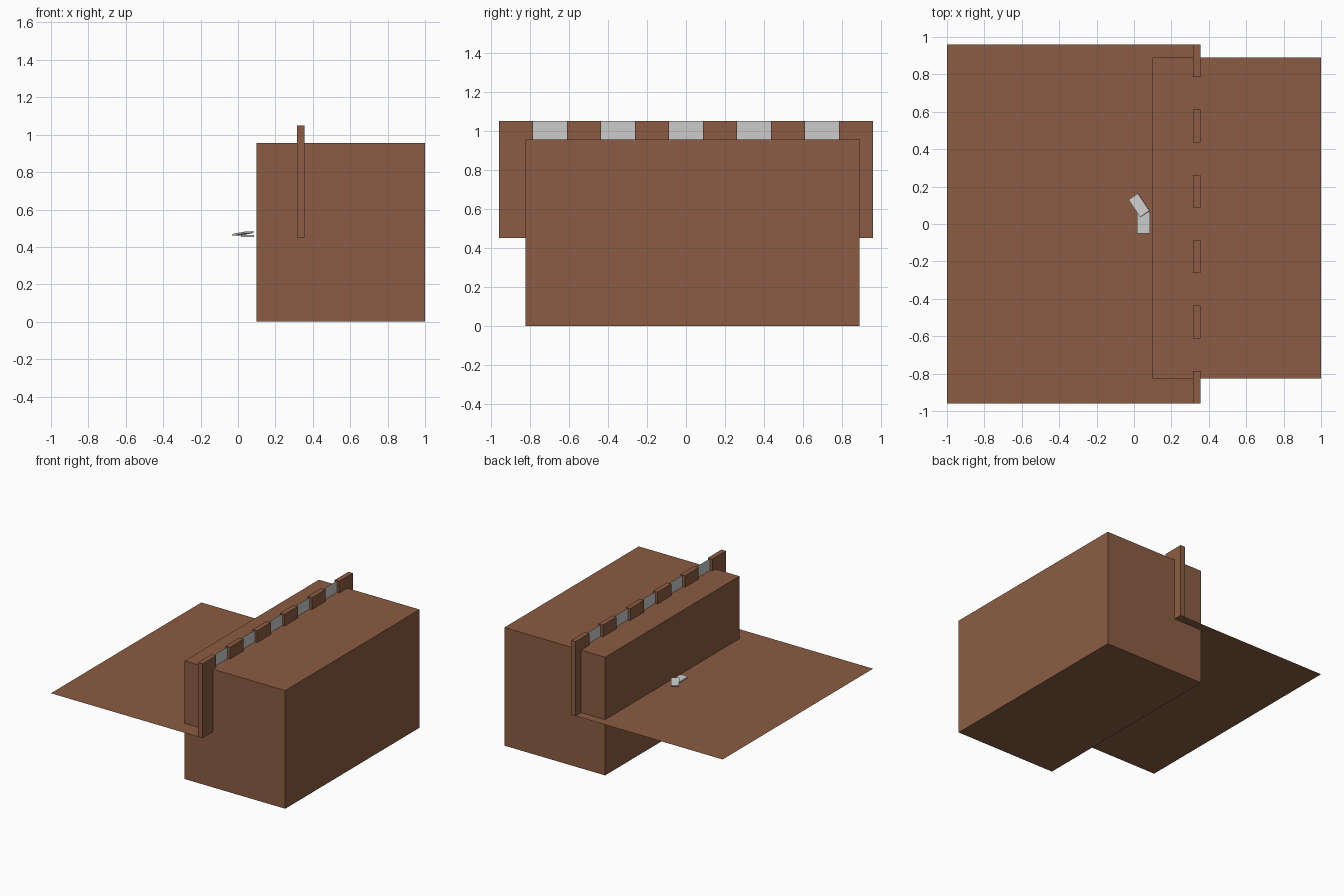
import bpy
from math import radians

default = bpy.data.objects.get("Cube")
if default:
    bpy.data.objects.remove(default)


def material(name, rgb):
    mat = bpy.data.materials.new(name)
    mat.use_nodes = True
    mat.diffuse_color = (*rgb, 1)
    mat.node_tree.nodes["Principled BSDF"].inputs["Base Color"].default_value = (*rgb, 1)
    return mat


brown = material("warm_brown", (0.26, 0.108, 0.056))
grey = material("light_grey", (0.6, 0.6, 0.6))


def finish(name, mat):
    obj = bpy.context.object
    obj.name = name
    obj.data.materials.append(mat)
    return obj


def box(name, low, high, mat):
    """Box spanning two opposite corners."""
    mid = [(a + b) / 2 for a, b in zip(low, high)]
    bpy.ops.mesh.primitive_cube_add(size=1, location=mid)
    bpy.context.object.scale = [b - a for a, b in zip(low, high)]
    return finish(name, mat)


def sheet(name, centre, size, mat, rotation=(0, 0, 0)):
    """Flat rectangle without thickness."""
    bpy.ops.mesh.primitive_plane_add(size=1, location=centre, rotation=rotation)
    bpy.context.object.scale = (*size, 1)
    return finish(name, mat)


floor_z, top_z, half = 0.45, 1.05, 0.96
wall_x0, wall_x1 = 0.315, 0.355

# Large block and the thin floor running into it
box("main_block", (0.1, -0.825, 0), (1, 0.89, 0.955), brown)
sheet("floor", ((wall_x1 - 1) / 2, 0, floor_z), (1 + wall_x1, 2 * half), brown)

# Row of posts alternating with thin panes
step = 2 * half / 11
for i in range(11):
    y = -half + i * step
    if i % 2 == 0:
        box(f"wall_post_{i // 2 + 1}", (wall_x0, y, floor_z),
            (wall_x1, y + step, top_z), brown)
    else:
        sheet(f"wall_pane_{i // 2 + 1}",
              ((wall_x0 + wall_x1) / 2, y + step / 2, (floor_z + top_z) / 2),
              (top_z - floor_z, step), grey, (0, radians(90), 0))

# Two small slabs on the floor, one turned and leaning on the other
box("lower_slab", (0.015, -0.05, 0.453), (0.085, 0.065, 0.463), grey)
leaning = box("leaning_slab", (-0.003, 0.044, 0.467), (0.057, 0.156, 0.477), grey)
leaning.rotation_euler = (radians(-6), radians(-3), radians(34))
